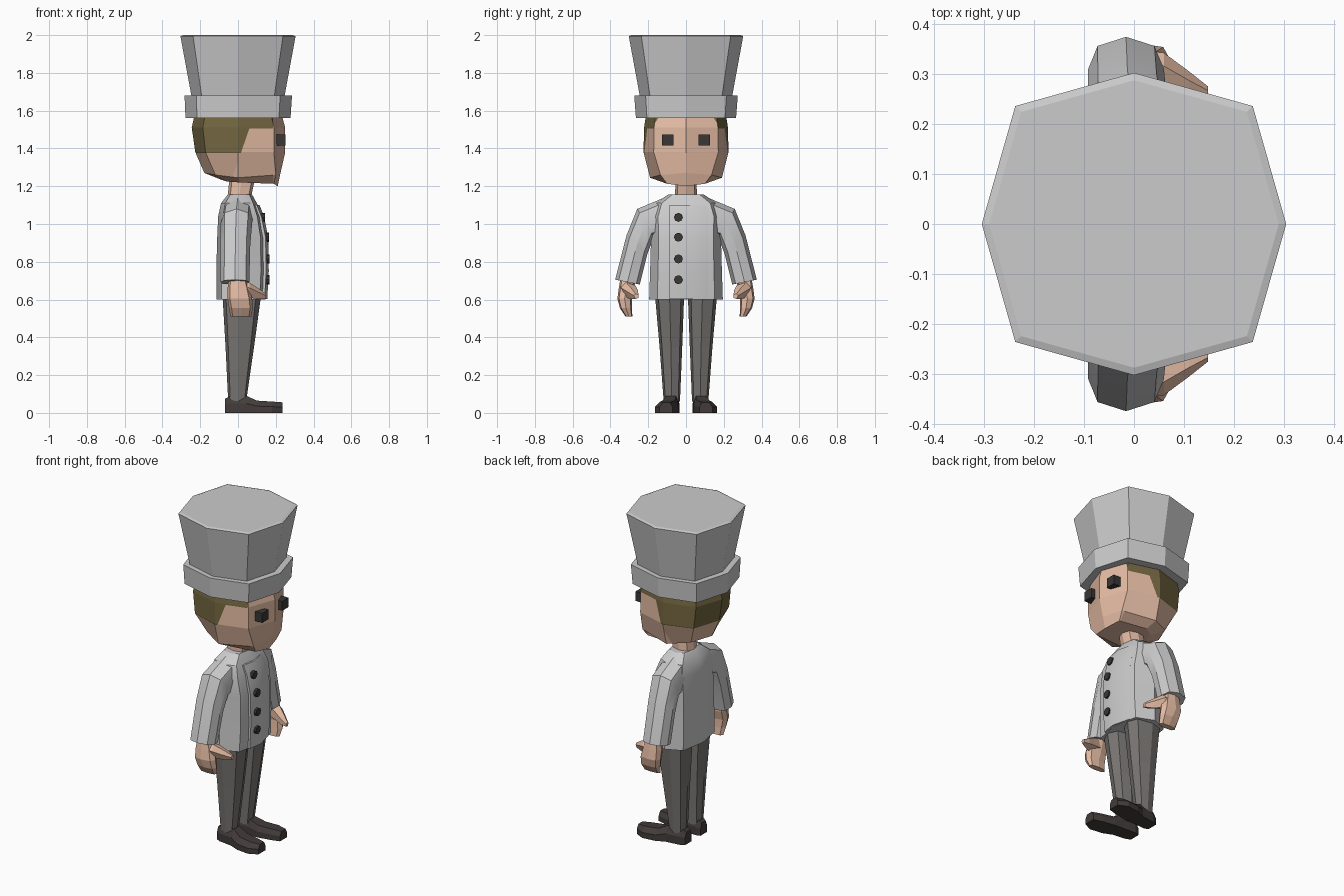
import bpy, bmesh, math
from mathutils import Vector

if "Cube" in bpy.data.objects:
    bpy.data.objects.remove(bpy.data.objects["Cube"])


def material(name, rgb):
    m = bpy.data.materials.new(name)
    m.diffuse_color = (*rgb, 1)
    m.use_nodes = True
    m.node_tree.nodes["Principled BSDF"].inputs["Base Color"].default_value = m.diffuse_color
    return m


SKIN = material("skin", (0.78, 0.50, 0.37))
HAIR = material("hair", (0.17, 0.13, 0.05))
CLOTH = material("dark_cloth", (0.19, 0.18, 0.17))
LEATHER = material("leather", (0.055, 0.045, 0.043))
DARK = material("dark", (0.04, 0.038, 0.036))


def finish(bm, name, mat=None, mirror=False, smooth=False):
    bmesh.ops.recalc_face_normals(bm, faces=bm.faces)
    me = bpy.data.meshes.new(name)
    bm.to_mesh(me)
    bm.free()
    ob = bpy.data.objects.new(name, me)
    bpy.context.collection.objects.link(ob)
    if mat:
        me.materials.append(mat)
    if mirror:
        mod = ob.modifiers.new("mirror", 'MIRROR')
        mod.use_axis = (False, True, False)
        mod.use_mirror_merge = False
    if smooth:
        bpy.ops.object.select_all(action='DESELECT')
        ob.select_set(True)
        bpy.context.view_layer.objects.active = ob
        bpy.ops.object.shade_smooth_by_angle(angle=math.radians(30))
    return ob


def loft(rings):
    """Closed skin through rings of equal point count."""
    bm = bmesh.new()
    vs = [[bm.verts.new(p) for p in r] for r in rings]
    n = len(vs[0])
    for a, b in zip(vs, vs[1:]):
        for i in range(n):
            j = (i + 1) % n
            bm.faces.new((a[i], a[j], b[j], b[i]))
    bm.faces.new(vs[0])
    bm.faces.new(vs[-1])
    return bm


def octagon(z, front, back, hw, mid=0.0, d=0.78, cy=0.0):
    """Eight-sided level section with corners on the axes."""
    f, b = mid + (front - mid) * d, mid + (back - mid) * d
    w = hw * d
    pts = [(front, 0), (f, w), (mid, hw), (b, w), (back, 0), (b, -w), (mid, -hw), (f, -w)]
    return [(x, cy + y, z) for x, y in pts]


def tube_ring(outer, inner, x0, x1):
    """Eight-sided section of a sleeve between an outer and an inner (y, z) point."""
    o, i = Vector((0, *outer)), Vector((0, *inner))
    c, u = (o + i) / 2, (o - i) / 2
    c.x = (x0 + x1) / 2
    v = Vector(((x1 - x0) / 2, 0, 0))
    pts = [(1, 0), (.72, .75), (0, 1), (-.72, .85), (-1, 0), (-.72, -.85), (0, -1), (.72, -.75)]
    return [c + u * a + v * b for a, b in pts]


# hat
finish(loft([octagon(1.60, .235, -.235, .235), octagon(1.68, .247, -.247, .245),
             octagon(1.995, .305, -.305, .303), octagon(2.0, .29, -.29, .288)]), "hat_crown")
finish(loft([octagon(1.56, .278, -.278, .265), octagon(1.68, .286, -.283, .274)]), "hat_band")

# head, with the hair cut out as a coloured region
head = loft([
    octagon(1.62, .22, -.22, .205, d=.76),
    octagon(1.51, .25, -.245, .222, d=.76),
    octagon(1.38, .25, -.226, .225, d=.76),
    [(.225, 0, 1.27), (.20, .135, 1.26), (.0, .19, 1.245), (-.12, .125, 1.26),
     (-.178, 0, 1.27), (-.12, -.125, 1.26), (.0, -.19, 1.245), (.20, -.135, 1.26)],
    [(.21, 0, 1.20), (.19, .10, 1.213), (.01, .12, 1.22), (-.06, .07, 1.225),
     (-.09, 0, 1.235), (-.06, -.07, 1.225), (.01, -.12, 1.22), (.19, -.10, 1.213)]])
for co, no in (((0, 0, 1.375), (0, 0, 1)), ((0, 0, 1.505), (0, 0, 1)),
               ((.015, 0, 1.375), (.13, 0, -.045)), ((.185, 0, 1.5), (1, 0, 0))):
    bmesh.ops.bisect_plane(head, geom=head.verts[:] + head.edges[:] + head.faces[:],
                           plane_co=co, plane_no=no)
for f in head.faces:
    c = f.calc_center_median()
    if c.z > 1.375 and c.x < (.015 + (c.z - 1.375) * .35 if c.z < 1.505 else .185):
        f.material_index = 1
finish(head, "head", SKIN).data.materials.append(HAIR)

# eyes
bm = bmesh.new()
bmesh.ops.create_cube(bm, size=1)
bmesh.ops.scale(bm, vec=(.055, .06, .058), verts=bm.verts)
bmesh.ops.translate(bm, vec=(.225, .097, 1.445), verts=bm.verts)
finish(bm, "eyes", DARK, mirror=True)

# neck
finish(loft([octagon(1.10, .06, -.06, .06), octagon(1.24, .09, -.045, .055, mid=.02)]),
       "neck", SKIN)

# jacket body: z, front, back, half width
BODY = [(.60, .145, -.115, .195), (.75, .153, -.115, .19), (.93, .15, -.11, .185),
        (1.04, .128, -.105, .19), (1.11, .10, -.09, .165), (1.155, .075, -.055, .095)]
finish(loft([octagon(z, f, b, w, mid=.01) for z, f, b, w in BODY]), "jacket", smooth=True)


def front_at(z):
    for a, b in zip(BODY, BODY[1:]):
        if a[0] <= z <= b[0]:
            return a[1] + (b[1] - a[1]) * (z - a[0]) / (b[0] - a[0])


# overlapping front flap
flap = []
for z in (.602, .75, .93, 1.04, 1.10):
    f = front_at(z)
    flap.append([(f - .004, -.088, z), (f + .01, 0, z), (f - .02, .12, z),
                 (f - .05, .08, z), (f - .05, -.085, z)])
finish(loft(flap), "jacket_flap", smooth=True)

# buttons
bm = bmesh.new()
for z in (1.035, .93, .815, .705):
    r = bmesh.ops.create_cone(bm, segments=8, radius1=.024, radius2=.024, depth=.02, cap_ends=True)
    bmesh.ops.rotate(bm, verts=r['verts'], matrix=Vector((0, 0, 1)).rotation_difference(
        Vector((1, 0, 0))).to_matrix())
    bmesh.ops.translate(bm, verts=r['verts'], vec=(front_at(z) + .005, -.04, z))
finish(bm, "buttons", DARK)

# sleeves
finish(loft([tube_ring((.09, 1.15), (.09, .95), -.08, .08),
             tube_ring((.258, 1.08), (.17, .93), -.092, .075),
             tube_ring((.315, .94), (.205, .84), -.092, .065),
             tube_ring((.375, .705), (.245, .68), -.092, .06)]), "sleeves", mirror=True, smooth=True)

# hands
finish(loft([octagon(.72, .042, -.048, .038, cy=.308),
             octagon(.66, .06, -.055, .042, cy=.314),
             octagon(.605, .075, -.055, .038, cy=.325),
             octagon(.555, .078, -.048, .032, cy=.318, mid=.015),
             octagon(.51, .07, -.04, .018, cy=.302, mid=.015)]), "hands", SKIN, mirror=True)


def thumb_ring(x, y, z, r, h):
    return [(x, y + r * a, z + h * b) for a, b in ((1, .3), (.3, 1), (-1, .6), (-1, -.6), (.3, -1))]


finish(loft([thumb_ring(.0, .315, .66, .035, .04), thumb_ring(.06, .305, .65, .038, .04),
             thumb_ring(.11, .28, .63, .026, .028), thumb_ring(.148, .264, .617, .012, .014)]),
       "thumbs", SKIN, mirror=True)

# trousers
finish(loft([octagon(.06, .043, -.052, .043, cy=.075), octagon(.35, .085, -.066, .06, cy=.08),
             octagon(.62, .122, -.082, .077, cy=.087)]), "trouser_legs", CLOTH, mirror=True)


# shoes
def shoe_ring(x, cy, hw, top, tilt):
    return [(x, cy - hw, 0), (x, cy + hw, 0), (x, cy + hw, top * .55),
            (x, cy + hw * .55 - tilt, top), (x, cy - hw * .6 - tilt, top), (x, cy - hw, top * .55)]


finish(loft([shoe_ring(-.068, .075, .032, .075, 0), shoe_ring(-.04, .077, .043, .09, 0),
             shoe_ring(.045, .085, .046, .09, .005), shoe_ring(.10, .098, .057, .065, .005),
             shoe_ring(.18, .11, .055, .06, .005), shoe_ring(.235, .105, .034, .056, 0)]),
       "shoes", LEATHER, mirror=True)
